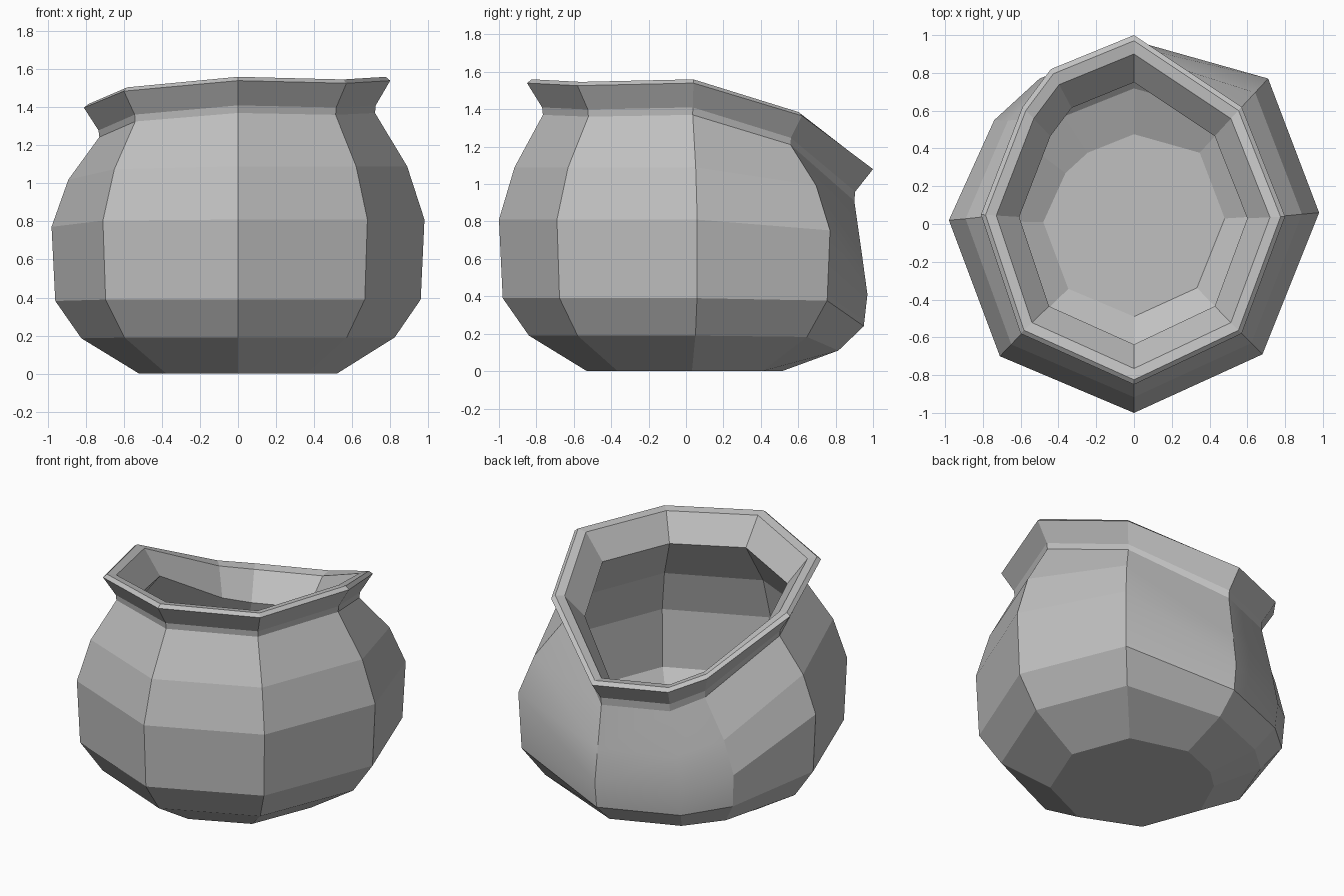
import bpy, bmesh
from mathutils import Vector

cube = bpy.data.objects.get("Cube")
if cube:
    bpy.data.objects.remove(cube, do_unlink=True)

# One clay colour
clay = bpy.data.materials.new("grey_clay")
clay.use_nodes = True
colour = (0.53, 0.53, 0.53, 1)
clay.diffuse_color = colour
clay.node_tree.nodes["Principled BSDF"].inputs["Base Color"].default_value = colour

# Upright columns, counter-clockwise from the front: belly point, rim point, sag
columns = [
    ((0, -1), (0, -.85), 0),
    ((.68, -.69), (.57, -.58), .03),
    ((.98, .06), (.80, .04), 0),
    ((.71, .77), (.57, .62), .38),
    ((0, .97), (0, 1), 1),
    ((-.5, .77), (-.44, .82), 1),
    ((-.74, .55), (-.59, .62), .88),
    ((-.98, .02), (-.81, .05), .31),
    ((-.71, -.70), (-.60, -.58), .12),
]

# Rings: blend belly to rim, scale, upright height, sagged height, sag power
outer = [
    (0, .53, .01, .01, 1),
    (0, .84, .20, .12, 2.5),
    (0, .98, .40, .25, 2.5),
    (0, 1, .82, .42, 2),
    (.3, .96, 1.10, .64, 1.6),
    (1, .90, 1.38, .92, 1.1),
    (1, .905, 1.42, .97, 1.05),
    (1, 1, 1.55, 1.09, 1),
]
lip = [
    (1, .97, 1.57, 1.11, 1),
    (1, .90, 1.56, 1.10, 1),
    (1, .75, 1.39, .94, 1.1),
]
inner = [
    (.3, .86, 1.10, .66, 1.6),
    (0, .90, .82, .44, 2),
    (0, .88, .44, .30, 2.5),
    (0, .74, .27, .19, 2.5),
    (0, .49, .11, .11, 1),
]
rings = outer + lip + inner


def point(column, ring):
    belly, rim, sag = column
    blend, scale, high, low, power = ring
    xy = Vector(belly).lerp(Vector(rim), blend) * scale
    return (xy.x, xy.y, high + (low - high) * sag ** power - .01)


# Pot: outer wall, lip and inner wall as one continuous skin
bm = bmesh.new()
grid = [[bm.verts.new(point(c, r)) for c in columns] for r in rings]
count = len(columns)
for i in range(len(rings) - 1):
    for j in range(count):
        k = (j + 1) % count
        face = bm.faces.new((grid[i][j], grid[i][k], grid[i + 1][k], grid[i + 1][j]))
        # Softly shaded panels on the sagging back
        face.smooth = 2 <= i <= 4 and 3 <= j <= 5
bm.faces.new(reversed(grid[0]))
bm.faces.new(grid[-1])

# Crisp crease down the back corner
for i in range(len(rings) - 1):
    bm.edges.get((grid[i][4], grid[i + 1][4])).smooth = False

mesh = bpy.data.meshes.new("pot")
bm.to_mesh(mesh)
bm.free()
mesh.materials.append(clay)
pot = bpy.data.objects.new("pot", mesh)
bpy.context.collection.objects.link(pot)
